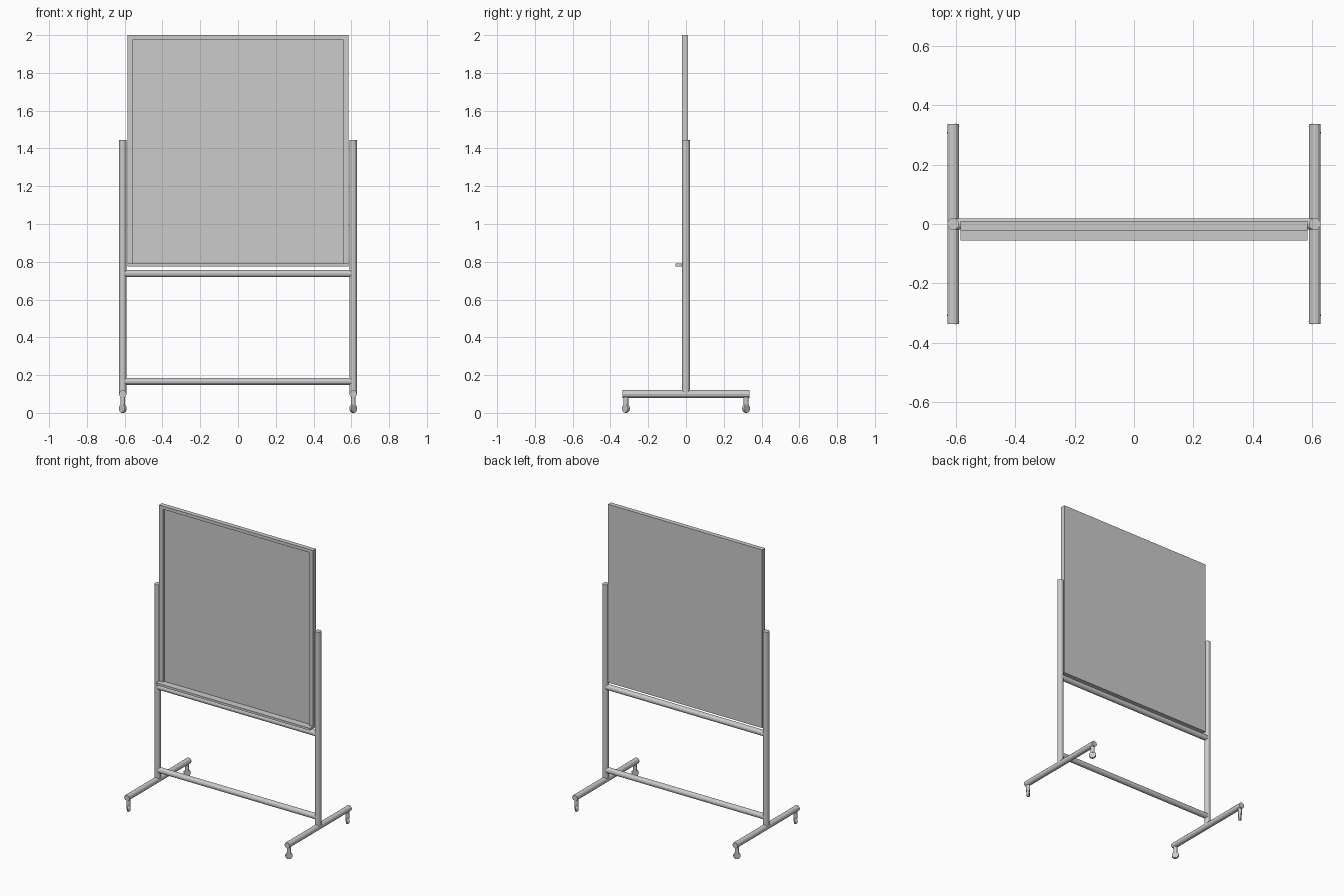
import bpy
from math import pi
from mathutils import Vector

if "Cube" in bpy.data.objects:
    bpy.data.objects.remove(bpy.data.objects["Cube"])


def box(name, lo, hi):
    lo, hi = Vector(lo), Vector(hi)
    bpy.ops.mesh.primitive_cube_add(size=1, location=(lo + hi) / 2)
    ob = bpy.context.object
    ob.name = name
    ob.scale = hi - lo
    bpy.ops.object.transform_apply(location=False, rotation=False, scale=True)
    return ob


def tube(name, a, b, r=0.0195, sides=12):
    a, b = Vector(a), Vector(b)
    d = b - a
    bpy.ops.mesh.primitive_cylinder_add(vertices=sides, radius=r, depth=d.length,
                                        location=(a + b) / 2)
    ob = bpy.context.object
    ob.name = name
    ob.rotation_euler = d.to_track_quat('Z', 'Y').to_euler()
    return ob


W, BOT, TOP = 0.586, 0.775, 2.0      # board half width, bottom, top
FRONT, BACK = -0.022, 0.01
POST = 0.61

# board panel with raised front frame
box("board_panel", (-W, -0.008, BOT), (W, BACK, TOP))
box("frame_top", (-W, FRONT, TOP - 0.022), (W, -0.008, TOP))
box("frame_bottom", (-W, FRONT, BOT), (W, -0.008, BOT + 0.016))
for s, side in ((-1, "left"), (1, "right")):
    xs = sorted((s * 0.555, s * W))
    box("frame_" + side, (xs[0], FRONT, BOT + 0.016), (xs[1], -0.008, TOP - 0.022))

# pen tray
box("pen_tray", (-W, -0.056, BOT), (W, FRONT, BOT + 0.016))

# cross bars
tube("upper_crossbar", (-POST, 0, 0.738), (POST, 0, 0.738), 0.019)
tube("lower_crossbar", (-POST, 0, 0.167), (POST, 0, 0.167), 0.019)

for s, side in ((-1, "left"), (1, "right")):
    x = s * POST
    # upright and foot
    tube("post_" + side, (x, 0, 0.1), (x, 0, 1.445), 0.02)
    tube("foot_" + side, (x, -0.337, 0.1), (x, 0.337, 0.1), 0.02)
    # swivelled casters
    for f, end in ((-1, "front"), (1, "back")):
        y = f * 0.318
        tag = side + "_" + end
        tube("caster_stem_" + tag, (x, y, 0.038), (x, y, 0.1), 0.013)
        axle = Vector((1, s * f, 0)).normalized() * 0.009
        c = Vector((x, y, 0.023))
        wheel = tube("caster_wheel_" + tag, c - axle, c + axle, 0.023, 16)
        bev = wheel.modifiers.new("round", 'BEVEL')
        bev.width = 0.004
        bev.segments = 2
        bev.limit_method = 'ANGLE'
        bev.angle_limit = pi / 4
